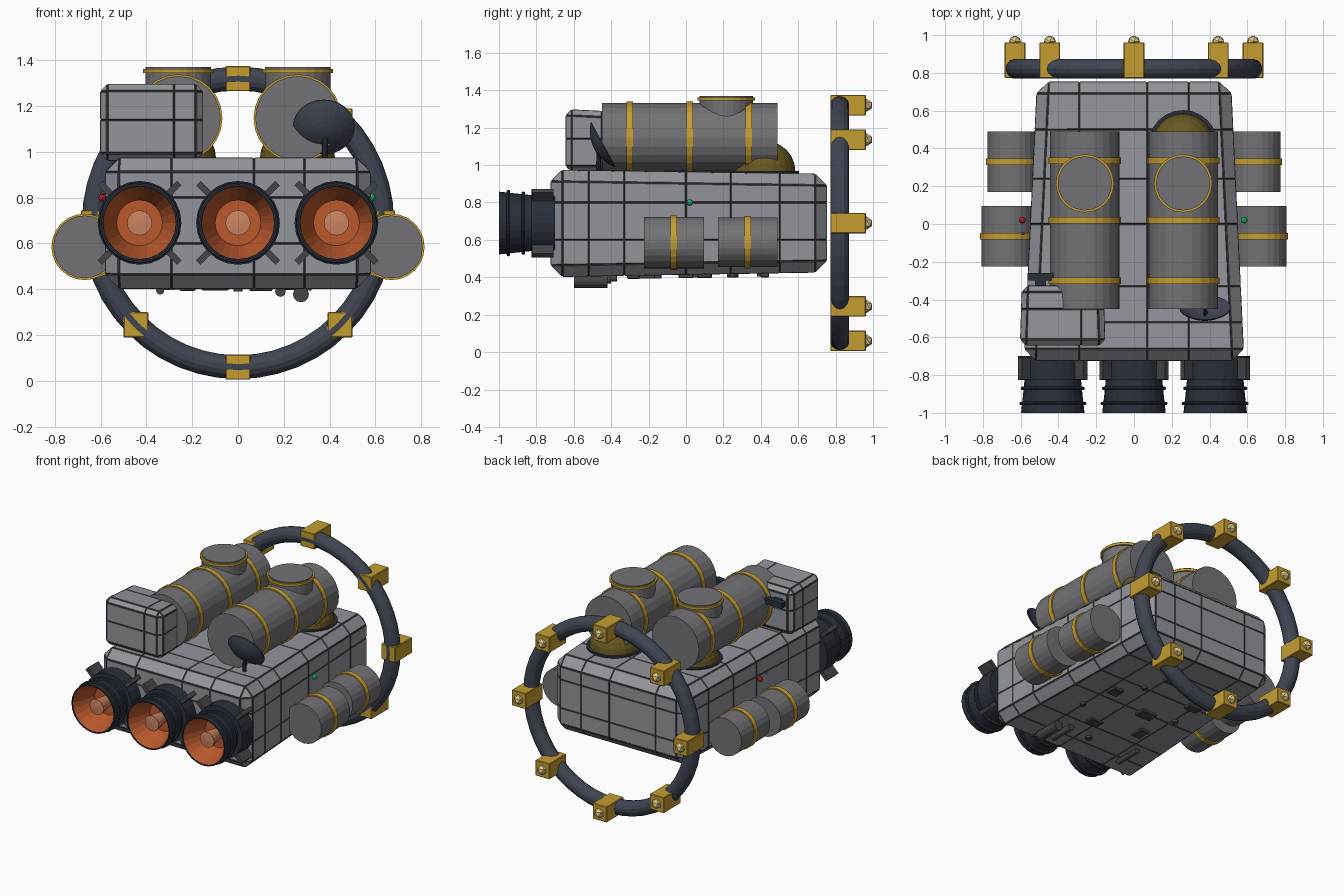
import bpy, bmesh, math
from mathutils import Vector, Matrix

if "Cube" in bpy.data.objects:
    bpy.data.objects.remove(bpy.data.objects["Cube"])

def material(name, rgb):
    m = bpy.data.materials.new(name)
    m.diffuse_color = (*rgb, 1)
    m.use_nodes = True
    m.node_tree.nodes["Principled BSDF"].inputs["Base Color"].default_value = m.diffuse_color
    return m

GOLD = material("gold", (0.56, 0.34, 0.03))
DARK = material("dark_metal", (0.022, 0.028, 0.042))
RING = material("ring_metal", (0.05, 0.06, 0.085))
SEAM = material("seam", (0.06, 0.06, 0.065))
PLATE = material("plate", (0.29, 0.30, 0.33))
TANK = material("tank_grey", (0.17, 0.17, 0.18))
ORANGE = material("burner", (0.50, 0.10, 0.025))
CORE = material("burner_core", (0.60, 0.23, 0.12))
AMBER = material("dome_amber", (0.14, 0.10, 0.015))
LAMP = material("lamp", (0.75, 0.6, 0.25))
RED = material("port_red", (0.5, 0.01, 0.02))
GREEN = material("starboard_green", (0.01, 0.45, 0.12))

def finish(bm, name, *mats):
    me = bpy.data.meshes.new(name)
    bm.to_mesh(me)
    bm.free()
    for m in mats:
        me.materials.append(m)
    ob = bpy.data.objects.new(name, me)
    bpy.context.collection.objects.link(ob)
    return ob

def lathe(name, profile, loc, axis, mat, segs=24):
    """Spin (radius, height) points about an axis starting at loc."""
    bm = bmesh.new()
    vs = [bm.verts.new((r, 0, h)) for r, h in profile]
    es = [bm.edges.new(p) for p in zip(vs, vs[1:])]
    bmesh.ops.spin(bm, geom=vs + es, cent=(0, 0, 0), axis=(0, 0, 1),
                   angle=2 * math.pi, steps=segs)
    bmesh.ops.remove_doubles(bm, verts=bm.verts, dist=1e-5)
    bmesh.ops.recalc_face_normals(bm, faces=bm.faces)
    rot = Vector(axis).to_track_quat('Z', 'Y').to_matrix().to_4x4()
    bm.transform(Matrix.Translation(loc) @ rot)
    return finish(bm, name, mat)

def cyl(name, a, b, r, mat, segs=24):
    d = Vector(b) - Vector(a)
    return lathe(name, [(0, 0), (r, 0), (r, d.length), (0, d.length)], a, d, mat, segs)

def box(name, loc, size, mat, bevel=0.0, rot=None):
    bm = bmesh.new()
    bmesh.ops.create_cube(bm, size=1)
    bm.transform(Matrix.Diagonal((*size, 1)))
    if bevel:
        bmesh.ops.bevel(bm, geom=bm.edges[:], offset=bevel, segments=1, affect='EDGES')
    bm.transform(Matrix.Translation(loc) @ (rot or Matrix()))
    return finish(bm, name, mat)

def ball(name, loc, r, mat, sub=2):
    bm = bmesh.new()
    bmesh.ops.create_icosphere(bm, subdivisions=sub, radius=r)
    bm.transform(Matrix.Translation(loc))
    return finish(bm, name, mat)

def panelled(name, front, back, bevel, cuts):
    """Tapered chamfered box with seams; front/back = (x0, x1, y, z0, z1)."""
    bm = bmesh.new()
    bmesh.ops.create_cube(bm, size=2)
    for v in bm.verts:
        x0, x1, y, z0, z1 = front if v.co.y < 0 else back
        v.co = (x0 if v.co.x < 0 else x1, y, z0 if v.co.z < 0 else z1)
    bmesh.ops.bevel(bm, geom=bm.edges[:], offset=bevel, segments=1, affect='EDGES')
    for axis, positions in enumerate(cuts):
        for p in positions:
            n = Vector([float(i == axis) for i in range(3)])
            bmesh.ops.bisect_plane(bm, geom=bm.verts[:] + bm.edges[:] + bm.faces[:],
                                   plane_co=n * p, plane_no=n)
    bmesh.ops.recalc_face_normals(bm, faces=bm.faces)
    rim = bmesh.ops.inset_individual(bm, faces=bm.faces[:], thickness=0.006, depth=0.004)
    for f in rim['faces']:
        f.material_index = 1
    return finish(bm, name, PLATE, SEAM)

# Hull and cargo box
panelled("hull", (-0.58, 0.58, -0.72, 0.405, 0.972), (-0.51, 0.51, 0.75, 0.43, 0.95), 0.06,
         ((-0.29, 0.07, 0.29), (-0.52, -0.33, 0.0, 0.24, 0.5), (0.6, 0.8)))
panelled("cargo_box", (-0.60, -0.155, -0.64, 0.965, 1.295), (-0.59, -0.165, -0.33, 0.965, 1.28),
         0.03, ((-0.28,), (-0.45,), (1.14,)))
box("cargo_vent", (-0.495, -0.28, 1.2), (0.14, 0.04, 0.04), DARK)
box("cargo_vent_mount", (-0.495, -0.315, 1.2), (0.06, 0.05, 0.03), DARK)

# Engines
for i, x in enumerate((-0.43, 0, 0.43)):
    c = (x, 0, 0.69)
    lathe(f"engine_nozzle_{i}", [(0.15, 0.70), (0.15, 0.83), (0.158, 0.91), (0.168, 1.0),
          (0.16, 1.0), (0.10, 0.835), (0.0, 0.835)], c, (0, -1, 0), DARK)
    lathe(f"engine_burner_{i}", [(0.158, 0.995), (0.10, 0.84), (0, 0.84)], c, (0, -1, 0), ORANGE)
    lathe(f"engine_plug_{i}", [(0.035, 0.83), (0.055, 0.96), (0, 0.965)], c, (0, -1, 0), CORE, 16)
    cyl(f"engine_collar_{i}", (x, -0.70, 0.69), (x, -0.825, 0.69), 0.183, DARK)
    for y, r in ((0.87, 0.166), (0.95, 0.174)):
        lathe(f"engine_rib_{i}", [(r - 0.02, y - 0.01), (r, y - 0.008), (r + 0.004, y),
              (r, y + 0.008), (r - 0.02, y + 0.01)], c, (0, -1, 0), DARK)
    for k in range(4):
        a = math.pi / 4 + k * math.pi / 2
        box(f"engine_fin_{i}_{k}", (x + 0.205 * math.cos(a), -0.765, 0.69 + 0.205 * math.sin(a)),
            (0.08, 0.115, 0.028), SEAM, 0, Matrix.Rotation(-a, 4, 'Y'))

def banded_tank(name, x, z, r, y0, y1, bands):
    cyl(name, (x, y0, z), (x, y1, z), r, TANK, 24)
    for y in bands:
        cyl(name + "_band", (x, y - 0.017, z), (x, y + 0.017, z), r + 0.008, GOLD, 24)

# Tanks: two with hatches on top, two on each flank
for s, side in ((-1, "left"), (1, "right")):
    x = 0.26 * s
    banded_tank(f"top_tank_{side}", x, 1.147, 0.184, -0.45, 0.49, (-0.3, 0.02, 0.335))
    cyl(f"tank_hatch_{side}", (x, 0.215, 1.2), (x, 0.215, 1.37), 0.143, TANK)
    cyl(f"hatch_rim_{side}", (x, 0.215, 1.345), (x, 0.215, 1.362), 0.154, GOLD)
    banded_tank(f"flank_tank_front_{side}", 0.67 * s, 0.585, 0.137, -0.225, 0.095, (-0.065,))
    banded_tank(f"flank_tank_rear_{side}", 0.643 * s, 0.587, 0.132, 0.17, 0.49, (0.33,))
    for y in (-0.14, 0.02, 0.25, 0.41):
        box(f"flank_bracket_{side}", (0.54 * s, y, 0.585), (0.14, 0.04, 0.06), SEAM)
    # Navigation light
    ball(f"nav_light_{side}", ((0.592 if s < 0 else 0.583) * s, 0.02, 0.8), 0.018,
         RED if s < 0 else GREEN)
ball("sensor_stud", (-0.588, -0.05, 0.82), 0.01, TANK, 1)

# Domes beneath the top tanks
for name, x, y, r in (("right", 0.26, 0.42, 0.165), ("left", -0.26, 0.28, 0.165)):
    arc = [(r * math.cos(t * math.pi / 12), 0.02 + r * math.sin(t * math.pi / 12)) for t in range(7)]
    arc[-1] = (0, arc[-1][1])
    lathe(f"dome_{name}", [(0, 0)] + arc, (x, y, 0.945), (0, 0, 1), AMBER)
    cyl(f"dome_base_{name}", (x, y, 0.94), (x, y, 0.968), r + 0.018, DARK)

# Dish antenna tilted up and back
cyl("dish_mast", (0.38, -0.47, 0.95), (0.38, -0.465, 1.09), 0.013, DARK, 10)
bowl = [(0.135 * t / 5, 0.05 * (t / 5) ** 2) for t in range(6)]
inner = [(r, h + 0.006) for r, h in reversed(bowl)]
n = Vector((0, 0.88, 0.48))
lathe("dish", bowl + inner, Vector((0.375, -0.45, 1.105)) - 0.045 * n, n, RING)
cyl("dish_feed", Vector((0.375, -0.45, 1.105)) - 0.04 * n, Vector((0.375, -0.45, 1.105)) + 0.04 * n,
    0.007, DARK, 8)

# Docking ring with clamps and lamps
bpy.ops.mesh.primitive_torus_add(location=(0, 0.822, 0.69), rotation=(math.pi / 2, 0, 0),
    major_radius=0.63, minor_radius=0.052, major_segments=48, minor_segments=14)
ring = bpy.context.object
ring.name = "docking_ring"
ring.data.materials.append(RING)
for k in range(8):
    a = k * math.pi / 4
    x, z = 0.63 * math.cos(a), 0.69 + 0.63 * math.sin(a)
    box(f"ring_clamp_{k}", (x, 0.867, z), (0.11, 0.19, 0.11), GOLD, 0.004)
    ball(f"ring_lamp_{k}", (x, 0.965, z), 0.035, LAMP, 1)

# Underside fittings
for x, y0, y1, z, r in ((0.275, -0.6, -0.42, 0.378, 0.035), (0.185, -0.58, -0.4, 0.39, 0.023),
                        (-0.34, -0.56, -0.37, 0.395, 0.018)):
    cyl("belly_canister", (x, y0, z), (x, y1, z), r, SEAM, 12)
for x, y, w, d in ((0.1, -0.28, 0.1, 0.07), (-0.22, -0.2, 0.07, 0.1), (-0.1, 0.0, 0.12, 0.08),
                   (0.24, 0.1, 0.08, 0.08), (-0.28, 0.25, 0.1, 0.06), (0.05, 0.42, 0.08, 0.05)):
    box("belly_hatch", (x, y, 0.41 + 0.012 * y), (w, d, 0.03), SEAM, 0.005)
for x, y in ((0.3, -0.15), (0.0, -0.45), (-0.3, 0.05), (0.12, 0.25), (-0.12, 0.4)):
    cyl("belly_cap", (x, y, 0.397 + 0.015 * y), (x, y, 0.44), 0.02, SEAM, 12)
